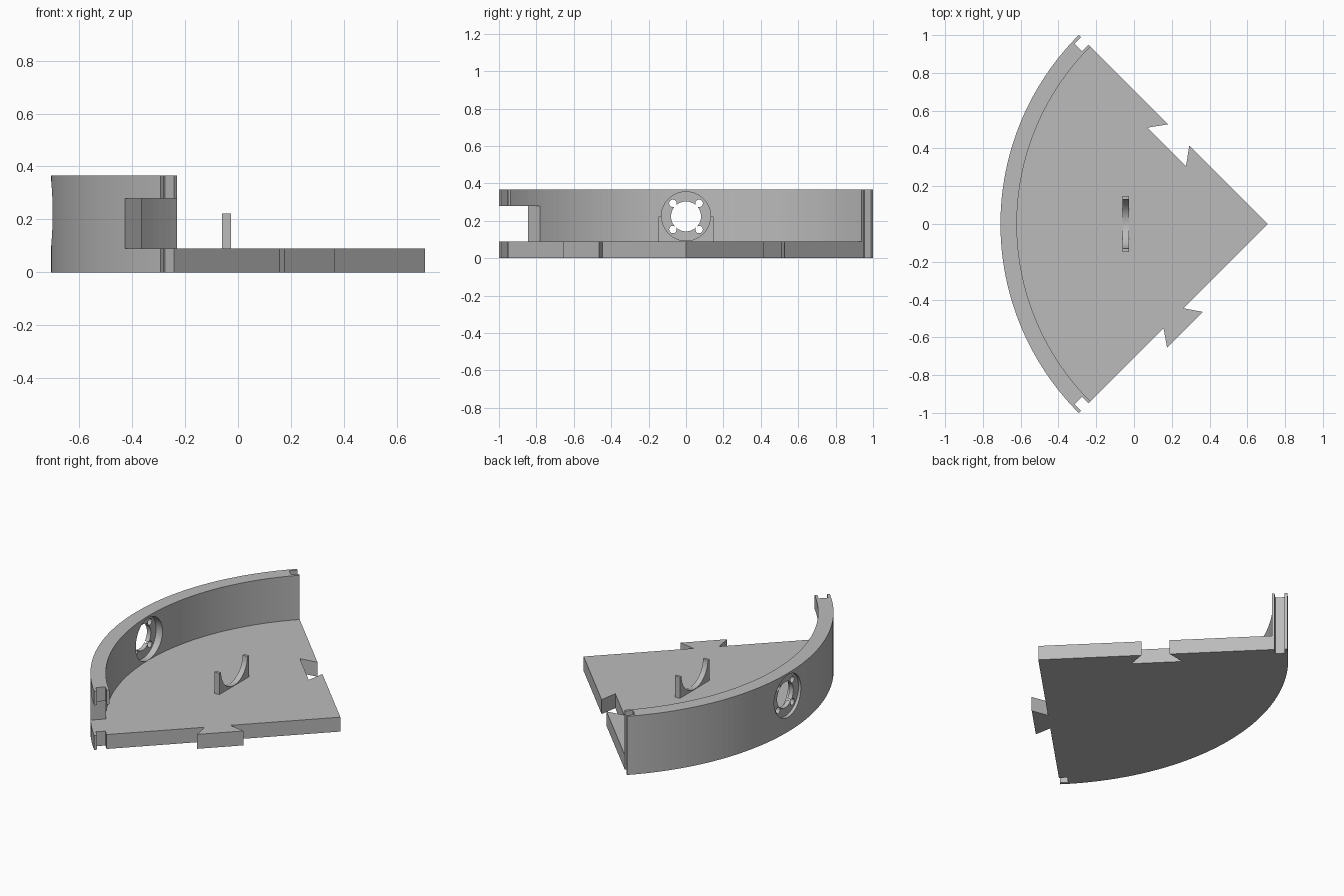
import bpy
import bmesh
from math import sin, cos, pi, sqrt, radians

cube = bpy.data.objects.get("Cube")
if cube:
    bpy.data.objects.remove(cube, do_unlink=True)

APEX = 0.707
R_OUT, R_IN = 1.414, 1.327
FLOOR_TOP, WALL_TOP = 0.09, 0.366
GROOVE = (1.342, 1.397, 0.047)   # inner radius, outer radius, depth
PORT_Z = 0.223

grey = bpy.data.materials.new("plain_grey")
grey.use_nodes = True
grey.diffuse_color = (0.5, 0.5, 0.5, 1)
grey.node_tree.nodes["Principled BSDF"].inputs["Base Color"].default_value = (0.5, 0.5, 0.5, 1)


def edge(side, s, t):
    """Point at distance s from the apex along a straight edge, t outward of it."""
    return APEX + (t - s) / sqrt(2), side * (s + t) / sqrt(2)


def arc(radius, start, end, steps=64):
    """Arc about the apex; angles in degrees from -x, positive towards +y."""
    angles = [radians(start + (end - start) * i / steps) for i in range(steps + 1)]
    return [(APEX - radius * cos(a), radius * sin(a)) for a in angles]


def prism(name, outline, depth, place):
    """Extrude an outline between two depths; place maps (u, v, w) to xyz."""
    bm = bmesh.new()
    low, high = ([bm.verts.new(place(u, v, w)) for u, v in outline] for w in depth)
    bm.faces.new(low)
    bm.faces.new(high)
    count = len(outline)
    for i in range(count):
        j = (i + 1) % count
        bm.faces.new((low[i], low[j], high[j], high[i]))
    bmesh.ops.recalc_face_normals(bm, faces=bm.faces)
    mesh = bpy.data.meshes.new(name)
    bm.to_mesh(mesh)
    bm.free()
    mesh.materials.append(grey)
    obj = bpy.data.objects.new(name, mesh)
    bpy.context.collection.objects.link(obj)
    return obj


def upright(x, y, z):
    return x, y, z


def sideways(y, z, x):
    return x, y, z


def circle(y, z, radius, steps=48):
    return [(y + radius * cos(2 * pi * i / steps), z + radius * sin(2 * pi * i / steps))
            for i in range(steps)]


def cut(target, cutter):
    cutter.hide_render = True
    mod = target.modifiers.new("cut", "BOOLEAN")
    mod.operation = "DIFFERENCE"
    mod.solver = "EXACT"
    mod.object = cutter
    bpy.context.view_layer.objects.active = target
    bpy.ops.object.modifier_apply(modifier=mod.name)
    bpy.data.objects.remove(cutter, do_unlink=True)


def groove(side):
    """Groove outline in an end face, from the inside outwards."""
    inner, outer, deep = GROOVE
    return [edge(side, inner, 0), edge(side, inner, -deep),
            edge(side, outer, -deep), edge(side, outer, 0)]


def dovetail(side, middle, neck, tip, reach):
    """Dovetail outline on a straight edge, from the apex outwards."""
    return [edge(side, middle - neck, 0), edge(side, middle - tip, reach),
            edge(side, middle + tip, reach), edge(side, middle + neck, 0)]


# Floor: quarter disc with a dovetail tongue on one edge and a socket on the other
rim = arc(R_OUT, -45, 45)
floor_outline = ([(APEX, 0)] + dovetail(-1, 0.705, 0.074, 0.134, 0.087) + groove(-1)
                 + rim + groove(1)[::-1]
                 + dovetail(1, 0.666, 0.08, 0.145, -0.09)[::-1])
prism("floor", floor_outline, (0, FLOOR_TOP), upright)

# Curved wall with a joining groove in each end
wall_outline = groove(-1) + rim + groove(1)[::-1] + arc(R_IN, 45, -45)
wall = prism("curved_wall", wall_outline, (FLOOR_TOP, WALL_TOP), upright)

# Opening through the front end of the wall
opening = [edge(-1, s, t) for s, t in ((1.2, 0.1), (1.2, -0.206), (1.5, -0.206), (1.5, 0.1))]
cut(wall, prism("opening_cutter", opening, (0.05, 0.278), upright))

# Round port: shallow recess on both faces, central hole and four screw holes
cut(wall, prism("inner_recess_cutter", circle(0, PORT_Z, 0.132), (-0.658, -0.5), sideways))
cut(wall, prism("outer_recess_cutter", circle(0, PORT_Z, 0.132), (-0.8, -0.685), sideways))
cut(wall, prism("port_cutter", circle(0, PORT_Z, 0.08), (-0.8, -0.5), sideways))
for sy in (-1, 1):
    for sz in (-1, 1):
        hole = circle(sy * 0.07, PORT_Z + sz * 0.07, 0.02, 24)
        cut(wall, prism("screw_hole_cutter", hole, (-0.8, -0.5), sideways))

# Cradle: block with a half-round seat
seat = [(0.13 * cos(pi * i / 32), PORT_Z - 0.13 * sin(pi * i / 32)) for i in range(33)]
cradle_outline = seat + [(-0.147, PORT_Z), (-0.147, FLOOR_TOP), (0.147, FLOOR_TOP), (0.147, PORT_Z)]
prism("cradle", cradle_outline, (-0.06, -0.026), sideways)
